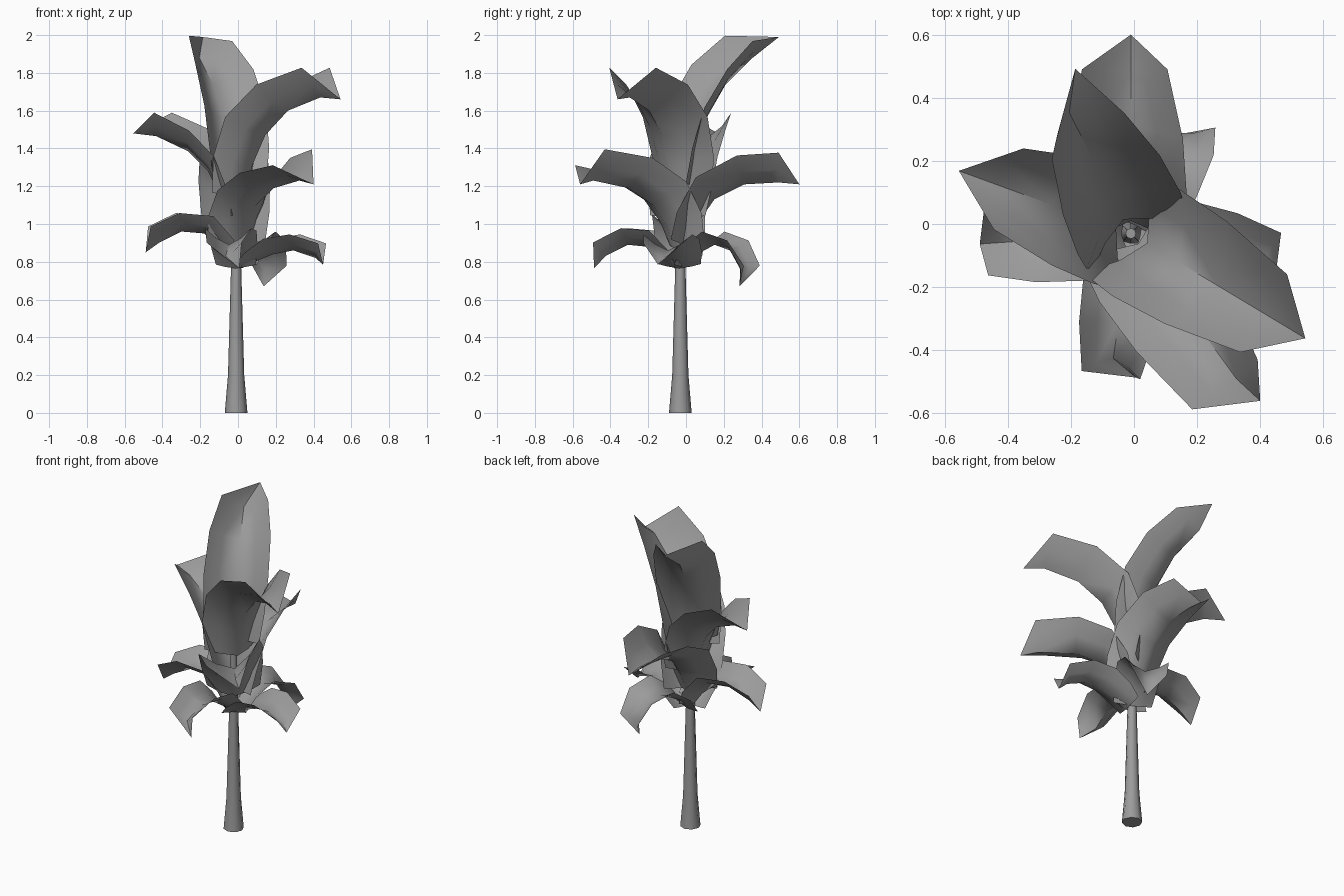
import bpy, math
from mathutils import Vector, Matrix

if "Cube" in bpy.data.objects:
    bpy.data.objects.remove(bpy.data.objects["Cube"])

AXIS = Vector((-0.01, -0.03, 0))
WIDTHS = [0.82, 0.95, 1.0, 0.95, 0.72]   # half-width fraction from base to last row

GREY = bpy.data.materials.new("dark_grey")
GREY.diffuse_color = (0.33, 0.33, 0.33, 1)
GREY.use_nodes = True
GREY.node_tree.nodes["Principled BSDF"].inputs["Base Color"].default_value = GREY.diffuse_color


def make(name, verts, faces):
    mesh = bpy.data.meshes.new(name)
    mesh.from_pydata(verts, [], faces)
    mesh.update()
    mesh.materials.append(GREY)
    ob = bpy.data.objects.new(name, mesh)
    bpy.context.collection.objects.link(ob)
    bpy.ops.object.select_all(action='DESELECT')
    ob.select_set(True)
    bpy.context.view_layer.objects.active = ob
    bpy.ops.object.shade_smooth_by_angle(angle=math.radians(60))
    return ob


def leaf(name, azimuth, path, half, fold, roll=0.0, tip_turn=0.0, base_fold=0.7):
    """Folded blade along a midrib of (radius, height) points; the last point is the tip."""
    a = math.radians(azimuth)
    out = Vector((math.cos(a), math.sin(a), 0))
    side = Vector((-math.sin(a), math.cos(a), 0))
    pts = [AXIS + out * r + Vector((0, 0, z)) for r, z in path]
    folds = [base_fold, (1 + base_fold) / 2, 1, 1, 1]
    verts, faces = [], []
    n = len(pts) - 1
    for i in range(n):
        tangent = (pts[i + 1] - pts[max(i - 1, 0)]).normalized()
        twist = Matrix.Rotation(math.radians(roll) * i / (n - 1), 3, tangent)
        s = twist @ side
        up = tangent.cross(s)
        w, f = half * WIDTHS[i], fold * folds[i]
        # ring: left edge, left mid, midrib, right mid, right edge
        for k, lift in ((1, 1), (0.55, 0.42), (0, 0), (-0.55, 0.42), (-1, 1)):
            verts.append(pts[i] + s * w * k + up * f * lift)
    verts.append(pts[-1] + side * tip_turn)
    for i in range(n - 1):
        for k in range(4):
            b = i * 5 + k
            faces.append((b, b + 5, b + 6, b + 1))
    last = (n - 1) * 5
    for k in range(4):
        faces.append((last + k, len(verts) - 1, last + k + 1))
    return make(name, verts, faces)


# Tapered trunk running up through the crown
sides = 8
rings = [(0, 0.06), (0.2, 0.043), (0.77, 0.027), (1.25, 0.017)]
tv = [AXIS + Vector((r * math.cos(2 * math.pi * k / sides), r * math.sin(2 * math.pi * k / sides), z))
      for z, r in rings for k in range(sides)]
tf = [(i * sides + k, i * sides + (k + 1) % sides, (i + 1) * sides + (k + 1) % sides, (i + 1) * sides + k)
      for i in range(len(rings) - 1) for k in range(sides)]
tf += [tuple(reversed(range(sides))), tuple(range(len(tv) - sides, len(tv)))]
make("trunk", tv, tf)

# Upper tier of large leaves
leaf("upper_leaf_back", 117,
     [(0.05, 1.20), (0.085, 1.37), (0.155, 1.56), (0.27, 1.74), (0.43, 1.88), (0.545, 1.99)], 0.19, 0.14, 8, -0.08)
leaf("upper_leaf_right", -31,
     [(0.06, 1.14), (0.10, 1.31), (0.18, 1.47), (0.32, 1.60), (0.52, 1.67), (0.645, 1.66)], 0.20, 0.16, 0, 0.0)
leaf("upper_leaf_left", 160,
     [(0.05, 1.02), (0.09, 1.15), (0.16, 1.28), (0.27, 1.385), (0.45, 1.465), (0.58, 1.48)], 0.19, 0.13)

# Middle tier
leaf("middle_leaf_front", -54,
     [(0.04, 0.87), (0.09, 0.99), (0.18, 1.10), (0.34, 1.19), (0.57, 1.23), (0.67, 1.21)], 0.19, 0.13, 18, 0.02)
leaf("middle_leaf_back", 90,
     [(0.04, 0.88), (0.09, 1.00), (0.18, 1.13), (0.34, 1.21), (0.52, 1.22), (0.63, 1.21)], 0.19, 0.14, -8)
leaf("middle_leaf_left", 184,
     [(0.03, 0.80), (0.08, 0.87), (0.17, 0.95), (0.29, 0.96), (0.41, 0.90), (0.48, 0.85)], 0.14, 0.10, base_fold=0.5)

# Lower tier of drooping leaves
leaf("lower_leaf_right", -12,
     [(0.03, 0.765), (0.10, 0.80), (0.20, 0.84), (0.31, 0.86), (0.43, 0.82), (0.475, 0.785)],
     0.14, 0.085, 0, -0.02, 0.3)
leaf("lower_leaf_front", -98,
     [(0.03, 0.765), (0.09, 0.82), (0.18, 0.88), (0.28, 0.89), (0.40, 0.83), (0.45, 0.765)],
     0.13, 0.09, 0, 0.08, 0.3)
leaf("lower_leaf_back", 65,
     [(0.03, 0.77), (0.10, 0.84), (0.20, 0.89), (0.29, 0.86), (0.35, 0.76), (0.345, 0.67)],
     0.14, 0.07, base_fold=0.3)
